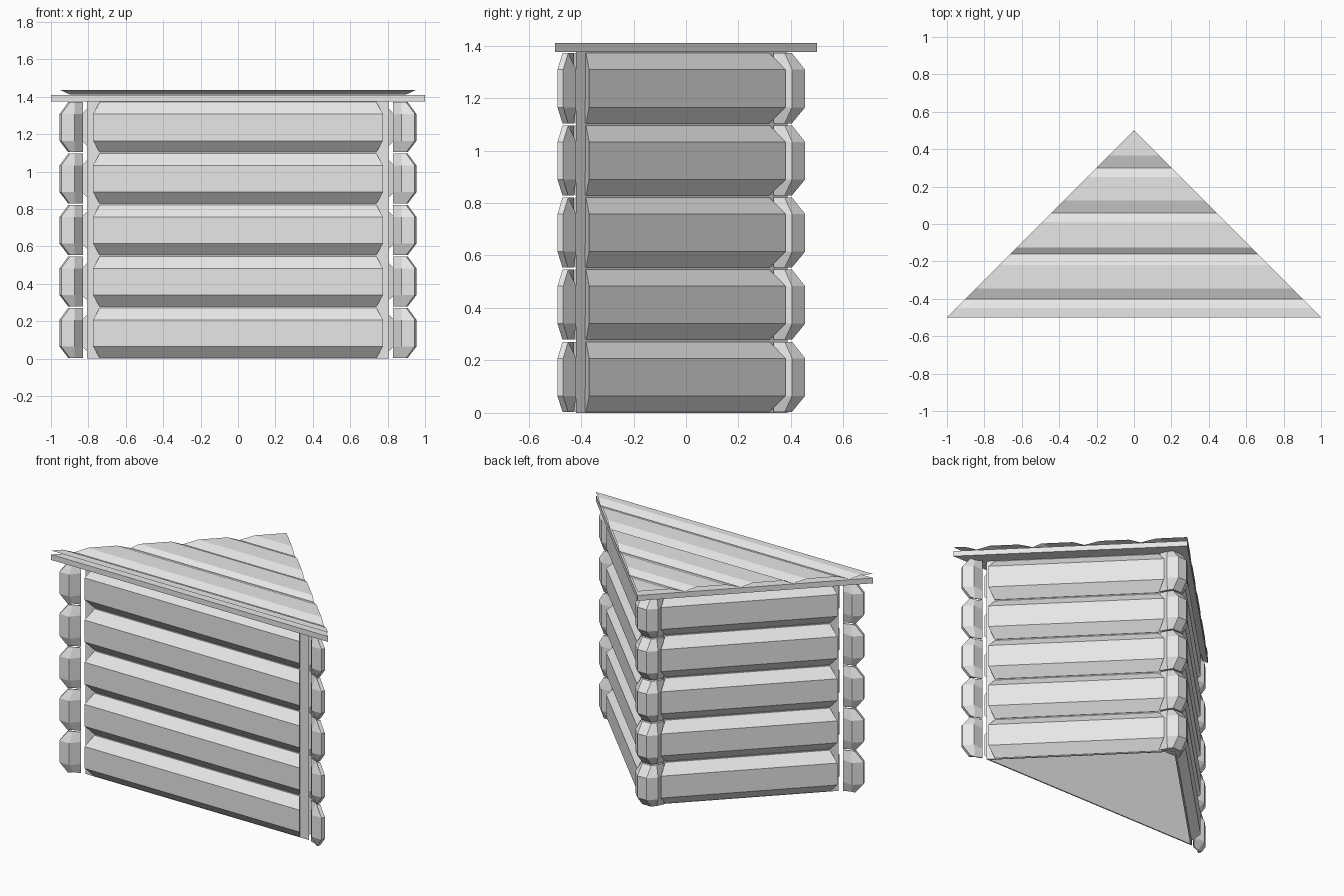
import bpy, bmesh
from mathutils import Vector

if "Cube" in bpy.data.objects:
    bpy.data.objects.remove(bpy.data.objects["Cube"])

mat = bpy.data.materials.new("pale grey")
mat.diffuse_color = (0.8, 0.8, 0.8, 1)
mat.use_nodes = True
mat.node_tree.nodes["Principled BSDF"].inputs["Base Color"].default_value = mat.diffuse_color

CORNERS = [Vector((-1, -0.5)), Vector((1, -0.5)), Vector((0, 0.5))]
PITCH, TOP = 0.275, 1.375
FACE, BACK = 0.025, 0.08          # depth of log faces and of the flat wall back


def loft(name, rings, loop=False, tube=True, caps=True):
    """Skin a stack of equal point rows; options close the stack or the rows."""
    bm = bmesh.new()
    vs = [[bm.verts.new(p) for p in r] for r in rings]
    n, m = len(vs[0]), len(vs)
    for j in range(m if loop else m - 1):
        a, b = vs[j], vs[(j + 1) % m]
        for i in range(n if tube else n - 1):
            k = (i + 1) % n
            bm.faces.new((a[i], a[k], b[k], b[i]))
    if caps:
        bm.faces.new(vs[0])
        bm.faces.new(vs[-1])
    bmesh.ops.recalc_face_normals(bm, faces=bm.faces)
    me = bpy.data.meshes.new(name)
    bm.to_mesh(me)
    bm.free()
    me.materials.append(mat)
    ob = bpy.data.objects.new(name, me)
    bpy.context.collection.objects.link(ob)
    return ob


def ring(d, z):
    """Triangle outline moved inward by d."""
    pts = []
    for i, c in enumerate(CORNERS):
        u = (CORNERS[(i + 1) % 3] - c).normalized()
        v = (CORNERS[(i - 1) % 3] - c).normalized()
        pts.append((*(c + (u + v) * d / abs(u.x * v.y - u.y * v.x)), z))
    return pts


# thin wall core, seen as corner posts and as the flat inside faces
loft("wall_core", [ring(BACK, 0), ring(BACK, TOP),
                   ring(BACK + 0.008, TOP), ring(BACK + 0.008, 0)],
     loop=True, caps=False)

# log heights, 1 marks the bevelled valleys at bottom and top
LEVELS = [(0.004, 1), (0.065, 0), (0.208, 0), (0.271, 1)]

for w, side in enumerate(("front", "right", "left")):
    a, b = CORNERS[w], CORNERS[(w + 1) % 3]
    u = (b - a).normalized()
    n = Vector((-u.y, u.x))            # points inward
    # where the log body starts and stops along the wall
    arc = [0.225 if w == 0 else (0.21 if c != 2 else 0.145) for c in (w, (w + 1) % 3)]
    for i in range(5):
        ends = []
        for c, s, off in ((a, 1, arc[0]), (b, -1, arc[1])):
            pts = []
            for z, valley in LEVELS:
                p = c + u * s * (off + 0.035 * valley)
                p += n * (BACK - 0.003 if valley else FACE)
                pts.append((*p, z + PITCH * i))
            for z in (LEVELS[-1][0], LEVELS[0][0]):
                p = c + u * s * (off + 0.035) + n * (BACK + 0.004)
                pts.append((*p, z + PITCH * i))
            ends.append(pts)
        loft(f"{side}_log_{i + 1}", ends)

# faceted log ends at the three corners
for c, corner in enumerate(("front_left", "front_right", "back")):
    p = CORNERS[c]
    u = (CORNERS[(c + 1) % 3] - p).normalized()
    v = (CORNERS[(c - 1) % 3] - p).normalized()
    nu = Vector((-u.y, u.x))           # inward from the first wall
    nv = Vector((v.y, -v.x))           # inward from the second wall
    bis = (u + v).normalized()
    for i in range(5):
        rings = []
        for z, valley in LEVELS:
            sh = bis * 0.05 * valley
            d = 0.01 + 0.04 * valley
            pts = [p + u * 0.17 + nu * 0.066,
                   p + u * 0.125 + nu * d,
                   p + u * 0.055 + nu * 0.01 + sh,
                   p + v * 0.055 + nv * 0.01 + sh,
                   p + v * 0.125 + nv * d,
                   p + v * 0.17 + nv * 0.066]
            rings.append([(*q, z + PITCH * i) for q in pts])
        loft(f"{corner}_log_end_{i + 1}", rings)

# flat roof slab
loft("roof_slab", [ring(0, TOP), ring(0, 1.41)])

# bevelled roof boards: an open sheet trimmed to the triangle
HI, LO = 1.436, 1.413
profile = [(-0.5, HI), (-0.45, HI), (-0.4, LO), (-0.345, HI), (-0.22, HI), (-0.16, LO),
           (-0.125, HI), (0.01, HI), (0.06, LO), (0.125, HI), (0.25, HI), (0.3, LO),
           (0.365, HI), (0.498, HI)]
loft("roof_boards", [[(y - 0.5, y, z), (0.5 - y, y, z)] for y, z in profile],
     tube=False, caps=False)
